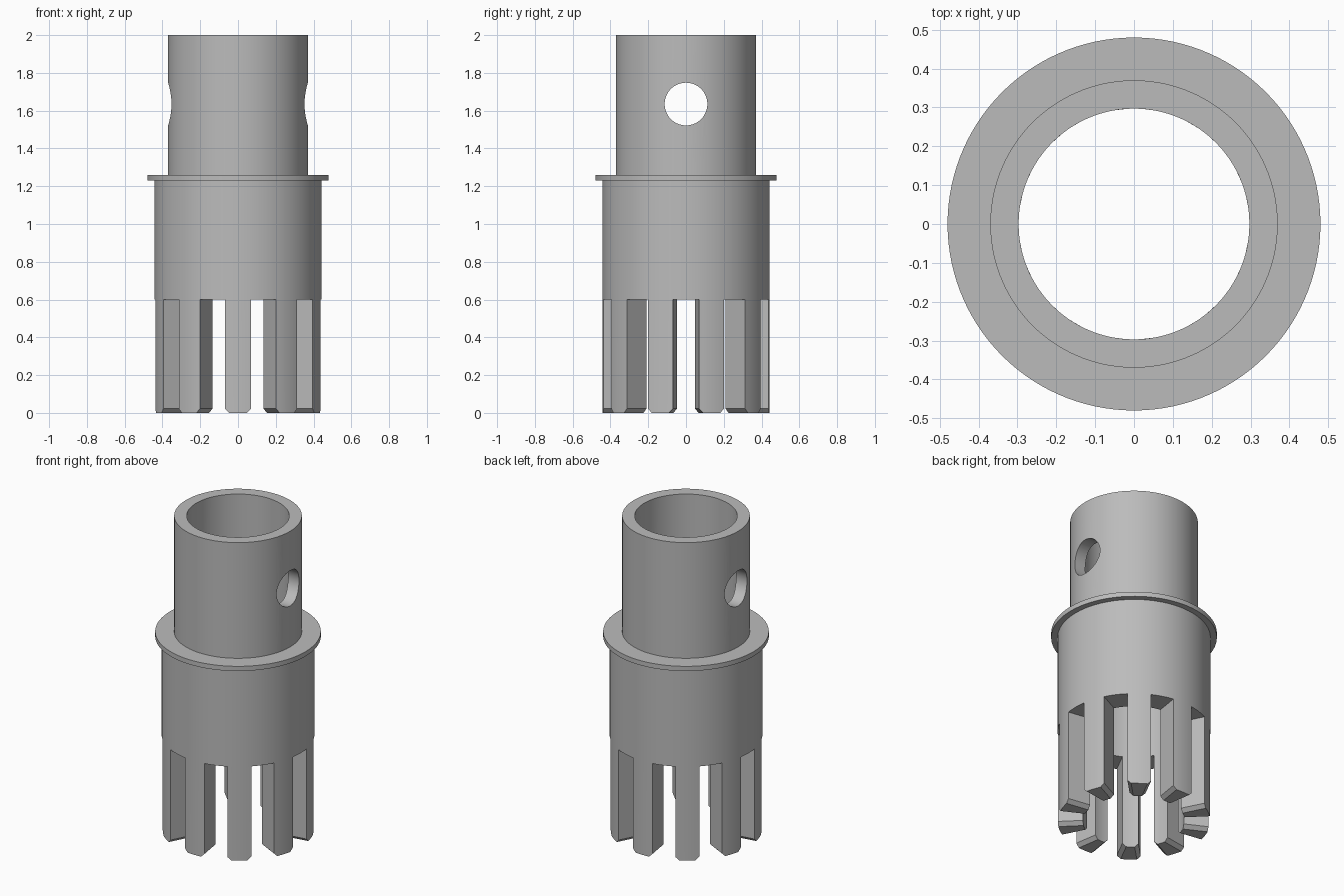
import bpy, bmesh
from math import pi, sin, cos, asin

cube = bpy.data.objects.get("Cube")
if cube:
    bpy.data.objects.remove(cube)

SEGMENTS = 120
BORE, BODY, FLANGE, NECK = 0.297, 0.443, 0.48, 0.37
SLOT_TOP, FINGERS, CHAMFER = 0.6, 10, 0.022

grey = bpy.data.materials.new("plain grey")
grey.use_nodes = True
colour = (0.5, 0.5, 0.5, 1)
grey.diffuse_color = colour
grey.node_tree.nodes["Principled BSDF"].inputs["Base Color"].default_value = colour


def make_object(name, bm):
    bmesh.ops.recalc_face_normals(bm, faces=bm.faces)
    mesh = bpy.data.meshes.new(name)
    bm.to_mesh(mesh)
    bm.free()
    mesh.materials.append(grey)
    obj = bpy.data.objects.new(name, mesh)
    bpy.context.collection.objects.link(obj)
    return obj


def smooth(obj):
    bpy.ops.object.select_all(action='DESELECT')
    obj.select_set(True)
    bpy.context.view_layer.objects.active = obj
    bpy.ops.object.shade_smooth_by_angle(angle=pi / 7)


# Tube with flange, turned from a closed profile
profile = [(BORE, SLOT_TOP), (BODY, SLOT_TOP), (BODY, 1.23), (FLANGE, 1.23),
           (FLANGE, 1.26), (NECK, 1.26), (NECK, 2.0), (BORE, 2.0)]
bm = bmesh.new()
rings = [[bm.verts.new((r * cos(2 * pi * i / SEGMENTS), r * sin(2 * pi * i / SEGMENTS), z))
          for r, z in profile] for i in range(SEGMENTS)]
for i, ring in enumerate(rings):
    after = rings[(i + 1) % SEGMENTS]
    for j in range(len(profile)):
        k = (j + 1) % len(profile)
        bm.faces.new((ring[j], after[j], after[k], ring[k]))
body = make_object("flanged_tube", bm)

# Cross hole through both sides of the neck
bpy.ops.mesh.primitive_cylinder_add(vertices=64, radius=0.113, depth=1.2,
                                    location=(0, 0, 1.635), rotation=(0, pi / 2, 0))
cutter = bpy.context.object
cutter.name = "cross_hole_cutter"
cutter.data.materials.append(grey)
cut = body.modifiers.new("cross hole", 'BOOLEAN')
cut.object = cutter
cut.solver = 'EXACT'
bpy.context.view_layer.objects.active = body
bpy.ops.object.modifier_apply(modifier=cut.name)
bpy.data.objects.remove(cutter)
smooth(body)


# Wedge-shaped fingers with chamfered lower side edges
def add_finger(bm, centre, steps=6):
    half = pi / (2 * FINGERS)
    columns = []
    for s in range(steps + 1):
        t = 2 * s / steps - 1
        column = []
        for r in (BORE, BODY):
            tip = half - asin(CHAMFER / r)
            levels = [(tip, 0), (half, CHAMFER), (half, SLOT_TOP)]
            column.append([bm.verts.new((r * cos(centre + t * a), r * sin(centre + t * a), z))
                           for a, z in levels])
        columns.append(column)
    for (in_a, out_a), (in_b, out_b) in zip(columns, columns[1:]):
        for j in range(2):
            bm.faces.new((in_a[j], in_b[j], in_b[j + 1], in_a[j + 1]))
            bm.faces.new((out_a[j], out_b[j], out_b[j + 1], out_a[j + 1]))
        for j in (0, 2):
            bm.faces.new((in_a[j], in_b[j], out_b[j], out_a[j]))
    for inner, outer in (columns[0], columns[-1]):
        for j in range(2):
            bm.faces.new((inner[j], outer[j], outer[j + 1], inner[j + 1]))


bm = bmesh.new()
for n in range(FINGERS):
    add_finger(bm, pi / 2 + 2 * pi * n / FINGERS)
smooth(make_object("fingers", bm))
